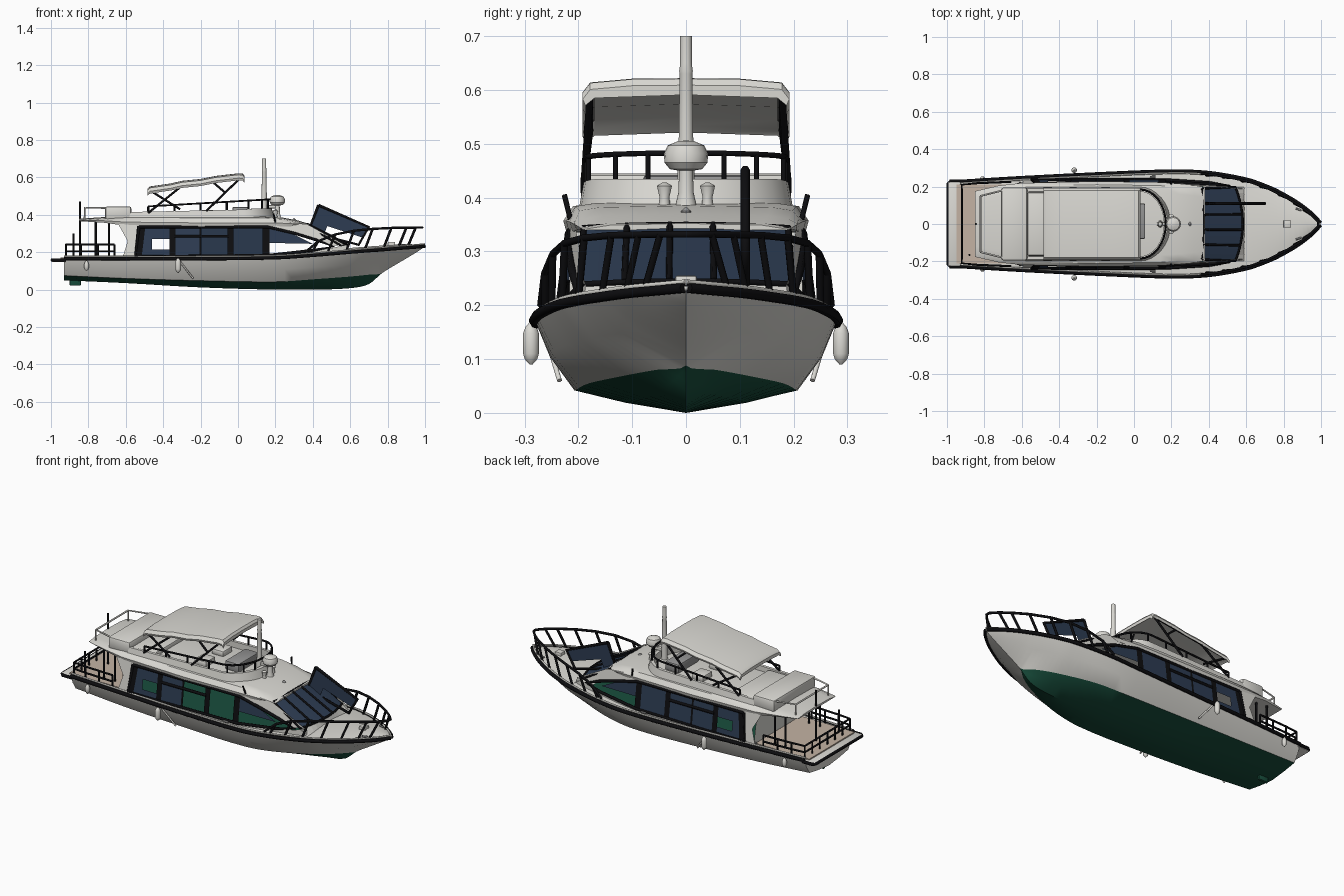
import bpy, bmesh, math
from mathutils import Vector

if "Cube" in bpy.data.objects:
    bpy.data.objects.remove(bpy.data.objects["Cube"])

def material(name, c):
    m = bpy.data.materials.new(name)
    m.diffuse_color = (*c, 1)
    m.use_nodes = True
    m.node_tree.nodes["Principled BSDF"].inputs["Base Color"].default_value = m.diffuse_color
    return m
WHITE = material("white_gelcoat", (.70, .69, .65))
GREEN = material("green_bottom", (.009, .075, .045))
BLACK = material("black_trim", (.004, .004, .005))
NAVY = material("navy_glass", (.026, .045, .085))
TAN = material("tan_deck", (.55, .45, .37))
GREY = material("grey_console", (.30, .30, .30))

def finish(bm, name, mats, smooth=True):
    bmesh.ops.remove_doubles(bm, verts=bm.verts, dist=1e-5)
    bmesh.ops.recalc_face_normals(bm, faces=bm.faces)
    me = bpy.data.meshes.new(name)
    bm.to_mesh(me); bm.free()
    for m in mats: me.materials.append(m)
    ob = bpy.data.objects.new(name, me)
    bpy.context.collection.objects.link(ob)
    if smooth:
        bpy.ops.object.select_all(action='DESELECT')
        ob.select_set(True)
        bpy.context.view_layer.objects.active = ob
        bpy.ops.object.shade_smooth_by_angle(angle=math.radians(35))
    return ob

def loft(name, rings, mats, rule=lambda j: 0, caps=True):
    bm = bmesh.new()
    vs = [[bm.verts.new(p) for p in r] for r in rings]
    n = len(rings[0])
    for a, b in zip(vs, vs[1:]):
        for j in range(n):
            bm.faces.new((a[j], a[(j+1) % n], b[(j+1) % n], b[j])).material_index = rule(j)
    if caps:
        bm.faces.new(vs[0]); bm.faces.new(vs[-1])
    return finish(bm, name, mats)

def mirror_ring(x, half):
    return [(x, y, z) for y, z in half] + [(x, -y, z) for y, z in half[-2:0:-1]]

def box(name, x0, x1, y0, y1, z0, z1, mat, bev=.004):
    bm = bmesh.new()
    bmesh.ops.create_cube(bm, size=1)
    for v in bm.verts:
        v.co = ((x0+x1)/2+v.co.x*(x1-x0), (y0+y1)/2+v.co.y*(y1-y0), (z0+z1)/2+v.co.z*(z1-z0))
    if bev: bmesh.ops.bevel(bm, geom=bm.edges[:], offset=bev, segments=2, affect='EDGES', profile=.5)
    return finish(bm, name, [mat])

def plate(name, polys, mat):
    bm = bmesh.new()
    for p in polys: bm.faces.new([bm.verts.new(q) for q in p])
    return finish(bm, name, [mat], False)

def tubes(name, paths, r, mat, res=1):
    cu = bpy.data.curves.new(name, 'CURVE')
    cu.dimensions = '3D'; cu.bevel_depth = r; cu.bevel_resolution = res; cu.use_fill_caps = True
    for p in paths:
        s = cu.splines.new('POLY'); s.points.add(len(p)-1)
        for q, co in zip(s.points, p): q.co = (*co, 1)
    cu.materials.append(mat)
    ob = bpy.data.objects.new(name, cu)
    bpy.context.collection.objects.link(ob)
    bpy.ops.object.select_all(action='DESELECT')
    ob.select_set(True)
    bpy.context.view_layer.objects.active = ob
    bpy.ops.object.convert(target='MESH')

def revolve(name, prof, x, y, mat, n=20):
    rings = [[(x+r*math.cos(k*math.tau/n), y+r*math.sin(k*math.tau/n), z) for k in range(n)] for r, z in prof]
    return loft(name, rings, [mat])

# Hull: x, half width, sheer z, chine half width, chine z, keel z
ST = [(-.93, .225, .165, .18, .075, .05), (-.6, .245, .165, .195, .06, .035), (-.2, .265, .165, .205, .048, .012),
      (.2, .28, .17, .205, .042, 0), (.4, .272, .183, .18, .055, 0), (.6, .237, .2, .11, .07, .008),
      (.7, .203, .208, .055, .08, .03), (.77, .172, .213, 0, .088, .088), (.88, .108, .222, 0, .155, .155),
      (.96, .045, .228, 0, .203, .203), (.997, .003, .232, 0, .228, .228)]
def station(x):
    i = max(k for k in range(len(ST)-1) if ST[k][0] <= x or k == 0)
    a, b = ST[i], ST[i+1]; p, q = ST[max(i-1, 0)], ST[min(i+2, len(ST)-1)]
    h = b[0]-a[0]; t = (x-a[0])/h
    return [(2*t**3-3*t*t+1)*a[k] + (t**3-2*t*t+t)*h*(b[k]-p[k])/(b[0]-p[0])
            + (3*t*t-2*t**3)*b[k] + (t**3-t*t)*h*(q[k]-a[k])/(q[0]-a[0]) for k in range(1, 6)]
xs = [a[0]+(b[0]-a[0])*k/4 for a, b in zip(ST, ST[1:]) for k in range(4)] + [ST[-1][0]]
rings = []
for x in xs:
    w, s, c, cz, kz = station(x)
    c = max(c, 0); kz = max(kz, 0); cz = max(cz, kz)
    camber = max(0, min(1, (x-.5)/.1))*.02*min(1, w/.1)
    rings.append(mirror_ring(x, [(0, kz), (.55*c, kz+.45*(cz-kz)), (c, cz), (c+.65*(w-c), cz+.5*(s-cz)),
                                 (w, s), (.9*w, s+.003), (0, s+.003+camber)]))
loft("hull", rings, [WHITE, GREEN], lambda j: int(j in (0, 1, 10, 11)))
edge = [(x, station(x)[0], station(x)[1]) for x in xs]
tubes("rub_rail", [[(x, s*(w+.002), z) for x, w, z in edge] for s in (1, -1)], .01, BLACK)
tubes("toe_rail", [[(x, s*max(w-.008, 0), z+.012) for x, w, z in edge] for s in (1, -1)], .005, WHITE)
box("rudder", -.9, -.84, -.008, .008, .022, .08, GREEN)

# Stern platform and cockpit
box("swim_platform", -.995, -.92, -.225, .225, .148, .166, WHITE)
tubes("platform_edge", [[(-.92, -.23, .158), (-.98, -.23, .158), (-.994, -.215, .158), (-.994, .215, .158),
                         (-.98, .23, .158), (-.92, .23, .158)]], .009, BLACK)
box("cockpit_deck", -.95, -.6, -.21, .21, .164, .173, TAN, 0)
rail = [(-.66, .225), (-.75, .222), (-.84, .218), (-.92, .21)]
loop = rail + [(-.92, y) for y in (.14, .07, 0, -.07, -.14)] + [(x, -y) for x, y in rail[::-1]]
tubes("stern_rail", [[(x, y, z) for x, y in loop] for z in (.205, .242)]
      + [[(x, y, .165), (x, y, .242)] for x, y in loop], .0055, BLACK)
tubes("overhang_posts", [[(x, s*.16, .17), (x, s*.16, .37)] for x in (-.76, -.69) for s in (1, -1)]
      + [[(-.845, 0, .165), (-.845, 0, .47)], [(-.88, -.165, .17), (-.88, -.165, .3)]], .006, BLACK)

# Cabin walls: points in (x, z) laid on the leaning side
def side(pts, s, off=0):
    return [(x, s*(.238-.13*(z-.17)-.3*max(0, x-.2)**2+off), z) for x, z in pts]
def quad(x0, x1, z0=.185, z1=.33):
    return [(x0, z0), (x1, z0), (x1, z1), (x0, z1)]
panes, posts, walls, frame = [], [], [], []
for s in (1, -1):
    walls += [side([(-.62, .16), (-.53, .16), (-.51, .35), (-.64, .35), (-.59, .26)], s),
              side([(.13, .34), (.3, .3), (.5, .235), (.57, .24), (.37, .35), (.14, .37)], s),
              side([(-.53, .162), (.16, .165), (.16, .182), (-.53, .182)], s),
              side([(.16, .165), (.58, .19), (.58, .24), (.5, .222), (.16, .188)], s)]
    panes += [side(q, s) for q in ([(-.54, .185), (-.46, .185), (-.46, .33), (-.52, .33)],
              quad(-.46, -.36, z0=.27), quad(-.46, -.36, z1=.215), quad(-.34, -.2))]
    panes.append(side([(.16, .25), (.4, .245), (.3, .295), (.16, .33)], s))
    if s > 0: panes += [side(quad(-.2, -.05), s), side(quad(-.03, .15), s)]
    posts += [side(quad(x-w, x+w, .175, .34), s, .003) for x, w in ((-.35, .016), (-.2, .006), (-.04, .016), (.15, .018))]
    posts.append(side([(-.555, .175), (-.515, .175), (-.495, .34), (-.54, .34)], s, .003))
    frame += [side([(-.53, .335), (.16, .335), (.3, .302), (.42, .265), (.51, .23), (.4, .21), (.16, .183), (-.55, .178), (-.53, .335)], s),
              side([(-.34, .285), (-.05, .285)], s)]
plate("cabin_walls", walls, WHITE)
plate("cabin_glass", panes, NAVY)
plate("window_posts", posts, BLACK)
tubes("window_frames", frame, .0085, BLACK)
plate("cabin_floor", [[(-.58, .225, .174), (.15, .225, .177), (.5, .19, .2), (.5, -.19, .2), (.15, -.225, .177), (-.58, -.225, .174)]], GREEN)
plate("cabin_rear_wall", [[(-.595, -.22, .165), (-.595, .22, .165), (-.61, .21, .36), (-.61, -.21, .36)]], WHITE)

# Windshield, curved in plan
def shield(y, t, off=0):
    k = (y/.19)**2
    return (.37-.01*k+t*(.21-.03*k)+off, y*(1+.04*t), .348-.105*t-.006*k+off)
ys = [-.19+.38*k/12 for k in range(13)]
plate("windshield", [[shield(a, 0), shield(b, 0), shield(b, 1), shield(a, 1)] for a, b in zip(ys, ys[1:])], NAVY)
tubes("windshield_bars", [[shield(y, t, .002) for y in ys] for t in (0, 1)]
      + [[shield(y, 0, .003), shield(y, 1, .003)] for y in (-.19, -.11, -.03, .05, .19)], .006, BLACK)
plate("windshield_base", [[shield(a, 1), shield(b, 1), (.6, b*1.05, .195), (.6, a*1.05, .195)] for a, b in zip(ys, ys[1:])], WHITE)
# Open glazed panel standing over the windshield
P = [(.43, .11, .452), (.70, .11, .335), (.645, .11, .24), (.375, .11, .31)]
V = [Vector(p) for p in P]
m1, m2 = V[0].lerp(V[3], .6), V[1].lerp(V[2], .6)
plate("open_panel_glass", [[V[0], V[1], m2, m1], [m1, m1.lerp(m2, .3), V[3].lerp(V[2], .3), V[3]]], NAVY)
tubes("open_panel_frame", [P+P[:1]], .0085, BLACK)

# Roof and rear overhang
R = [(-.85, .17, .366, .376), (-.72, .2, .358, .385), (-.6, .213, .342, .39), (-.2, .222, .335, .39),
     (.14, .217, .335, .39), (.24, .21, .337, .382), (.32, .202, .34, .367), (.38, .19, .34, .349)]
loft("roof", [mirror_ring(x, [(0, a), (w, a), (w+.006, a+.4*(b-a)), (w-.012, b-.006), (w-.05, b), (0, b+.003)])
              for x, w, a, b in R], [WHITE])

# Flybridge coaming with rounded front
def arc(x, a, b):
    return [(.03+a*math.cos(t), b*math.sin(t)) for t in [math.pi/2-math.pi*k/16 for k in range(17)]]
def u_shape(a, b, back=-.58):
    return [(back, b)] + arc(0, a, b) + [(back, -b)]
outer, top, inn = u_shape(.17, .2), u_shape(.15, .19), u_shape(.13, .173)
hz = lambda x: .415 + .02*max(0, min(1, (x+.1)/.2))
loft("flybridge_coaming", [[(*o, .375), (*t, hz(t[0])), (*i, hz(t[0])), (*i, .375)] for o, t, i in zip(outer, top, inn)], [WHITE])
box("aft_console", -.71, -.57, -.195, .195, .375, .445, WHITE, .012)
box("aft_bench", -.57, -.42, -.17, .17, .38, .415, WHITE, .01)
box("helm_console", -.03, .06, -.08, .11, .39, .442, GREY, .008)
for s in (1, -1): box("helm_seat", -.2, -.12, s*.08-.045, s*.08+.045, .39, .425, WHITE, .01)
tubes("aft_handrail", [[(-.82, s*.15, .376), (-.82, s*.15, .437), (-.7, s*.18, .437)] for s in (1, -1)]
      + [[(-.82, -.15, .437), (-.82, .15, .437)]], .005, WHITE)
fr = u_shape(.14, .185, -.48)
rz = lambda x: .445+.035*(x+.48)/.6
tubes("flybridge_rail", [[(x, y, rz(x)) for x, y in fr]]
      + [[(x, s*.185, .4), (x, s*.185, rz(x))] for x in (-.48, -.34, -.2, -.06) for s in (1, -1)]
      + [[(*fr[k], .42), (*fr[k], rz(fr[k][0]))] for k in (2, 5, 7, 11, 13, 16)], .0055, BLACK)

# Canopy and its folding frame
C = [(-.485, .527), (-.47, .54), (-.36, .556), (-.3, .57), (-.2, .58), (-.12, .596), (0, .61), (.025, .609), (.035, .597)]
loft("canopy", [mirror_ring(x, [(0, z-.006), (.17, z-.012), (.187, z-.026), (.192, z-.014), (.178, z+.004), (.1, z+.011), (0, z+.012)])
                for x, z in C], [WHITE])
tubes("canopy_frame", [p for s in (1, -1) for p in (
      [(-.47, s*.178, .53), (-.31, s*.19, .43)], [(-.3, s*.178, .555), (-.48, s*.19, .41)],
      [(.01, s*.178, .595), (-.17, s*.19, .42)], [(-.14, s*.178, .58), (-.07, s*.184, .52)],
      [(-.47, s*.178, .528), (-.3, s*.178, .552), (.01, s*.178, .595)])], .0065, BLACK)

# Mast, radar and roof fittings
revolve("mast", [(.018, .39), (.014, .5), (.012, .63), (.013, .635), (.011, .65), (.011, .7)], .14, 0, WHITE, 14)
revolve("radar_dome", [(.02, .385), (.014, .41), (.013, .45), (.03, .453), (.04, .465), (.041, .482), (.034, .497), (.015, .505), (.002, .506)], .21, 0, WHITE)
box("radar_arm", .13, .22, -.01, .01, .435, .452, WHITE)
for s in (1, -1):
    revolve("roof_horn", [(.012, .38), (.009, .4), (.014, .422), (.004, .428)], .2, s*.04, WHITE, 12)
revolve("searchlight", [(.01, .355), (.01, .375), (.002, .382)], .3, 0, GREY, 10)
tubes("side_lights", [[(.2, s*.215, .36), (.19, s*.226, .405)] for s in (1, -1)], .005, BLACK)

# Bow rail with leaning posts
B = [(.36, .2), (.43, .26), (.52, .295), (.62, .315), (.72, .325), (.82, .33), (.9, .331), (.95, .332), (.985, .332)]
def on_edge(x, inset=.006):
    return max(station(x)[0]-inset, .004)
top_rail = [[(x, s*on_edge(x), z) for x, z in B] for s in (1, -1)]
tubes("bow_rail", [top_rail[0] + top_rail[1][::-1]]
      + [[(x-.045, s*on_edge(x-.045, .012), station(x-.045)[1]), (x, s*on_edge(x), z)]
         for x, z in B[1:-1] for s in (1, -1)], .007, BLACK)

# Fenders, boarding struts and deck cleats
for s in (1, -1):
    for x, y, z0, z1, r in ((-.32, .288, .09, .168, .015), (-.81, .242, .1, .155, .013)):
        revolve("fender", [(.003, z0), (r*.8, z0+.01), (r, z0+.02), (r, z1-.02), (r*.7, z1-.008), (.003, z1)], x, s*y, WHITE, 14)
    tubes("side_strut", [[(-.31, s*.262, .15), (-.24, s*.235, .06)]], .005, WHITE)
    tubes("deck_cleats", [[(x-.015, s*on_edge(x, .025), station(x)[1]+.015), (x+.015, s*on_edge(x+.015, .025), station(x)[1]+.015)]
                          for x in (-.6, .1, .88)], .005, GREY)
box("anchor_windlass", .8, .84, -.02, .02, .23, .255, WHITE)
